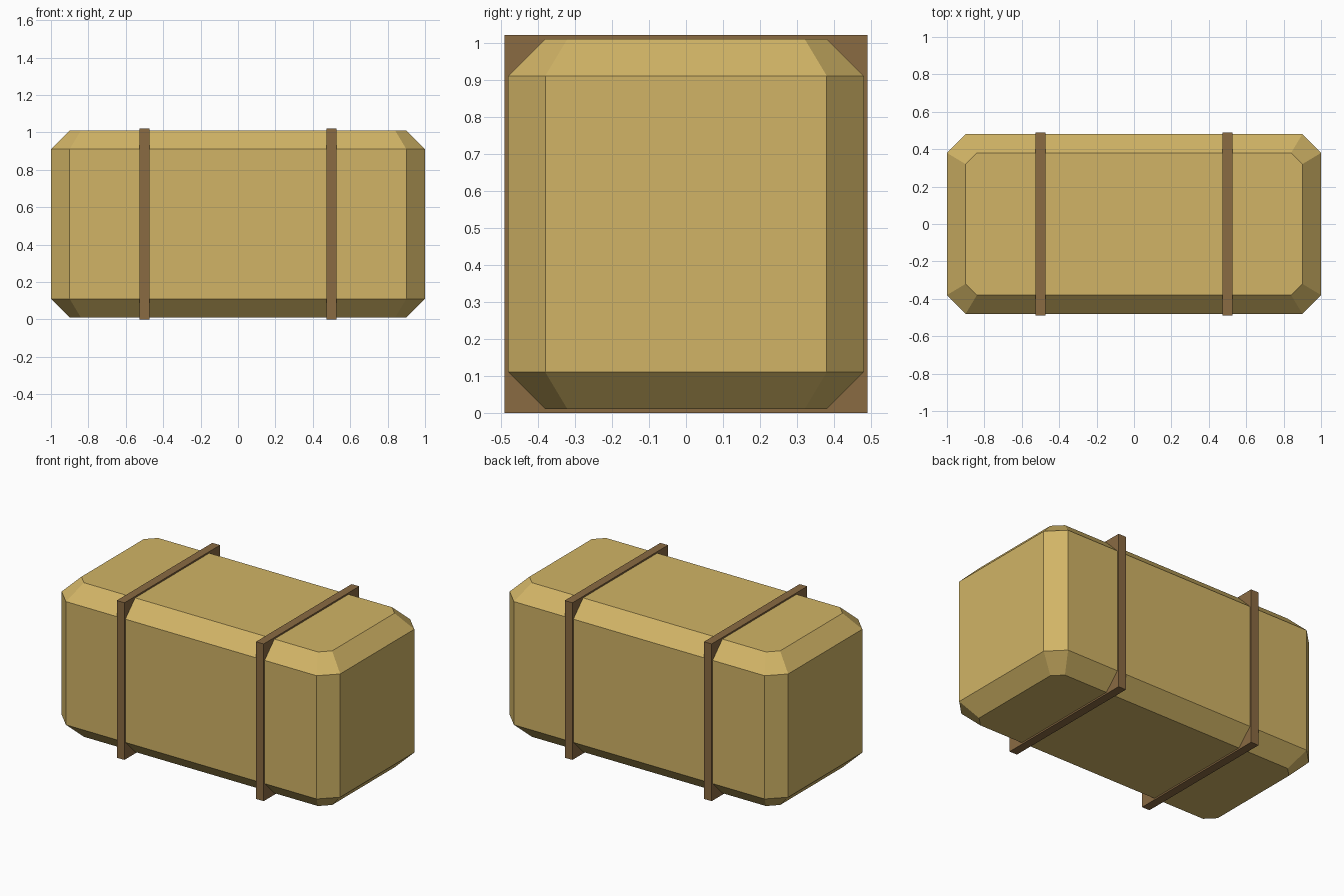
import bpy
import bmesh

if "Cube" in bpy.data.objects:
    bpy.data.objects.remove(bpy.data.objects["Cube"], do_unlink=True)


def material(name, rgb):
    mat = bpy.data.materials.new(name)
    mat.use_nodes = True
    colour = (*rgb, 1.0)
    mat.diffuse_color = colour
    mat.node_tree.nodes["Principled BSDF"].inputs["Base Color"].default_value = colour
    return mat


def add_object(name, bm, mat):
    bmesh.ops.recalc_face_normals(bm, faces=bm.faces)
    mesh = bpy.data.meshes.new(name)
    bm.to_mesh(mesh)
    bm.free()
    mesh.materials.append(mat)
    obj = bpy.data.objects.new(name, mesh)
    bpy.context.collection.objects.link(obj)
    return obj


def octagon(bm, half_x, half_y, cut, z):
    """Ring of a rectangle with its four corners cut off."""
    points = []
    for sx, sy in ((1, 1), (-1, 1), (-1, -1), (1, -1)):
        pair = [(sx * half_x, sy * (half_y - cut)), (sx * (half_x - cut), sy * half_y)]
        points += pair if sx == sy else pair[::-1]
    return [bm.verts.new((x, y, z)) for x, y in points]


tan = material("tan cloth", (0.638, 0.456, 0.133))
brown = material("brown strap", (0.254, 0.145, 0.055))

# Bundle: octagonal block with chamfered top and bottom
bm = bmesh.new()
rings = [
    octagon(bm, 0.9, 0.38, 0.06, 0.01),
    octagon(bm, 1.0, 0.48, 0.1, 0.11),
    octagon(bm, 1.0, 0.48, 0.1, 0.91),
    octagon(bm, 0.9, 0.38, 0.06, 1.01),
]
for low, high in zip(rings, rings[1:]):
    for i in range(8):
        j = (i + 1) % 8
        bm.faces.new((low[i], low[j], high[j], high[i]))
bm.faces.new(rings[0])
bm.faces.new(rings[-1])
add_object("bundle", bm, tan)

# Straps: thin square-cornered bands standing just proud of the bundle
for name, x in (("right_strap", -0.5), ("left_strap", 0.5)):
    bm = bmesh.new()
    bmesh.ops.create_cube(bm, size=1.0)
    bmesh.ops.scale(bm, vec=(0.055, 0.98, 1.02), verts=bm.verts)
    strap = add_object(name, bm, brown)
    strap.location = (x, 0, 0.51)
